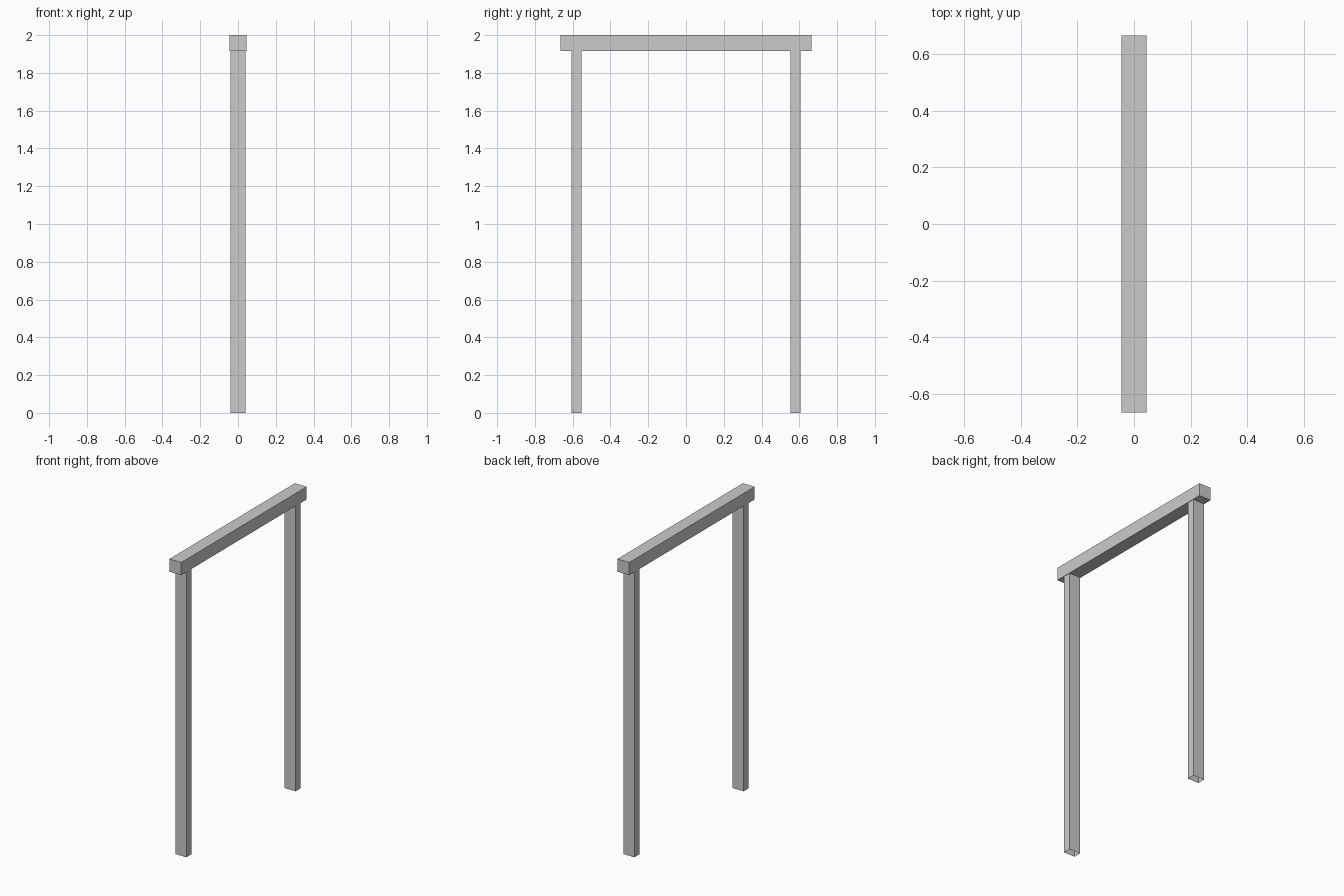
import bpy, bmesh

if "Cube" in bpy.data.objects:
    bpy.data.objects.remove(bpy.data.objects["Cube"])


def box(name, lo, hi, open_ends=False):
    """Axis-aligned box from two corners, optionally without top and bottom."""
    bm = bmesh.new()
    bmesh.ops.create_cube(bm, size=1)
    for v in bm.verts:
        v.co = [lo[i] if v.co[i] < 0 else hi[i] for i in range(3)]
    if open_ends:
        bm.normal_update()
        caps = [f for f in bm.faces if abs(f.normal.z) > 0.5]
        bmesh.ops.delete(bm, geom=caps, context='FACES_ONLY')
    mesh = bpy.data.meshes.new(name)
    bm.to_mesh(mesh)
    bm.free()
    obj = bpy.data.objects.new(name, mesh)
    bpy.context.collection.objects.link(obj)
    return obj


BEAM_BOTTOM = 1.915

# Top beam overhanging both posts
box("top_beam", (-0.044, -0.665, BEAM_BOTTOM), (0.044, 0.665, 2.0))

# Two hollow posts, open at the foot
for name, y in (("front_post", -0.579), ("back_post", 0.579)):
    box(name, (-0.041, y - 0.026, 0), (0.041, y + 0.026, BEAM_BOTTOM), open_ends=True)
